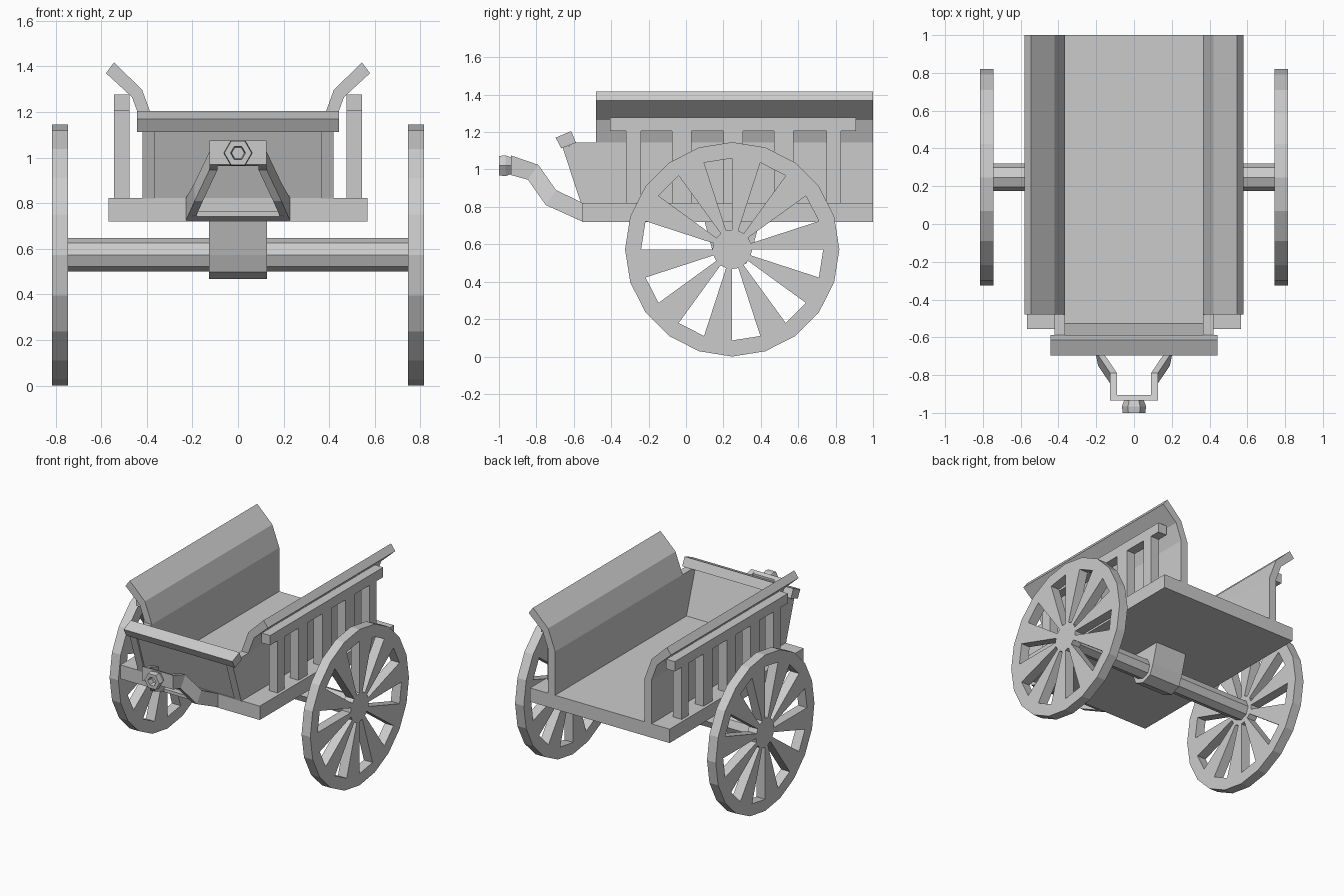
import bpy, bmesh, math
from mathutils import Vector

if "Cube" in bpy.data.objects:
    bpy.data.objects.remove(bpy.data.objects["Cube"])


def finish(name, bm, mirror=False):
    bmesh.ops.recalc_face_normals(bm, faces=bm.faces[:])
    me = bpy.data.meshes.new(name)
    bm.to_mesh(me)
    bm.free()
    ob = bpy.data.objects.new(name, me)
    bpy.context.collection.objects.link(ob)
    if mirror:
        ob.modifiers.new("mirror", 'MIRROR').use_axis[0] = True
    return ob


def loft(name, rings, mirror=False, caps=True):
    bm = bmesh.new()
    vs = [[bm.verts.new(p) for p in r] for r in rings]
    n = len(rings[0])
    for a, b in zip(vs, vs[1:]):
        for i in range(n):
            j = (i + 1) % n
            bm.faces.new((a[i], a[j], b[j], b[i]))
    if caps:
        bm.faces.new(vs[0])
        bm.faces.new(vs[-1])
    return finish(name, bm, mirror)


def prism_x(name, prof, x0, x1, mirror=False):
    return loft(name, [[(x, y, z) for y, z in prof] for x in (x0, x1)], mirror)


def prism_y(name, prof, y0, y1, mirror=False):
    return loft(name, [[(x, y, z) for x, z in prof] for y in (y0, y1)], mirror)


def box(name, x0, x1, y0, y1, z0, z1, mirror=False):
    return prism_x(name, [(y0, z0), (y1, z0), (y1, z1), (y0, z1)], x0, x1, mirror)


CY, CZ = 0.247, 0.573

# Wheels: 20-sided disc with every other sector cut between hub and rim
bm = bmesh.new()
N = 20
rings = []
for r in (0.105, 0.487, 0.573):
    rings.append([bm.verts.new((0.745, CY + r * math.sin(2 * math.pi * i / N),
                                CZ - r * math.cos(2 * math.pi * i / N))) for i in range(N)])
bm.faces.new(rings[0])
for i in range(N):
    j = (i + 1) % N
    bm.faces.new((rings[1][i], rings[1][j], rings[2][j], rings[2][i]))
    if i % 2:
        bm.faces.new((rings[0][i], rings[0][j], rings[1][j], rings[1][i]))
bmesh.ops.recalc_face_normals(bm, faces=bm.faces[:])
res = bmesh.ops.extrude_face_region(bm, geom=bm.faces[:], use_keep_orig=True)
new = [v for v in res["geom"] if isinstance(v, bmesh.types.BMVert)]
bmesh.ops.translate(bm, verts=new, vec=Vector((0.071, 0, 0)))
finish("wheel", bm, True)

# Axle and the block that carries it
prism_x("axle", [(CY + 0.073 * math.sin(k * math.pi / 4), CZ + 0.073 * math.cos(k * math.pi / 4))
                 for k in range(8)], -0.75, 0.75)
prism_x("axle_block", [(CY - 0.15, 0.73), (CY - 0.107, CZ), (CY - 0.076, 0.498), (CY, 0.468),
                       (CY + 0.076, 0.498), (CY + 0.107, CZ), (CY + 0.15, 0.73)], -0.128, 0.128)

# Bed
box("bed", -0.567, 0.567, -0.557, 1.0, 0.72, 0.822)

# Side walls with outward flared tops
prism_x("side_wall", [(-0.53, 0.82), (1.0, 0.82), (1.0, 1.143), (-0.63, 1.143)], 0.364, 0.42, True)
prism_y("side_flare", [(0.364, 1.143), (0.421, 1.298), (0.544, 1.417), (0.579, 1.37),
                       (0.465, 1.265), (0.42, 1.143)], -0.48, 1.0, True)

# Slatted fence outside each wall
box("fence_rail", 0.475, 0.545, -0.405, 0.908, 1.205, 1.277, True)
for y0, y1 in ((-0.32, -0.24), (-0.075, 0.03), (0.2, 0.305), (0.47, 0.575), (0.75, 0.828)):
    box("fence_post", 0.475, 0.545, y0, y1, 0.82, 1.21, True)

# Leaning front board, its corner posts and top rail
prism_x("front_board", [(-0.55, 0.82), (-0.525, 0.82), (-0.63, 1.14), (-0.655, 1.14)], -0.37, 0.37)
prism_x("front_corner_post", [(-0.562, 0.82), (-0.525, 0.82), (-0.63, 1.14), (-0.667, 1.14)],
        0.364, 0.42, True)
prism_x("front_rail", [(-0.667, 1.113), (-0.588, 1.143), (-0.614, 1.205), (-0.697, 1.17)], -0.442, 0.442)

# Drawbar: two bent shafts joined by cross bars
stations = [(-0.935, 1.075, -0.935, 0.97, 0.126), (-0.79, 1.025, -0.845, 0.945, 0.126),
            (-0.695, 0.89, -0.75, 0.81, 0.19), (-0.55, 0.82, -0.55, 0.72, 0.23)]
loft("drawbar_shaft", [[(x, yt, zt), (x - 0.036, yt, zt), (x - 0.036, yb, zb), (x, yb, zb)]
                       for yt, zt, yb, zb, x in stations], True)
prism_x("drawbar_front", [(-0.935, 0.97), (-0.905, 0.962), (-0.905, 1.064), (-0.935, 1.075)], -0.1, 0.1)
prism_x("drawbar_back", [(-0.6, 0.742), (-0.55, 0.72), (-0.55, 0.765), (-0.6, 0.765)], -0.2, 0.2)

# Hexagonal hitch socket with a recess
loft("hitch_socket", [[(r * math.cos(k * math.pi / 3), y, 1.02 + r * math.sin(k * math.pi / 3))
                       for k in range(6)]
                      for r, y in ((0.05, -0.93), (0.064, -0.965), (0.06, -1.0), (0.033, -1.0), (0.028, -0.96))])
